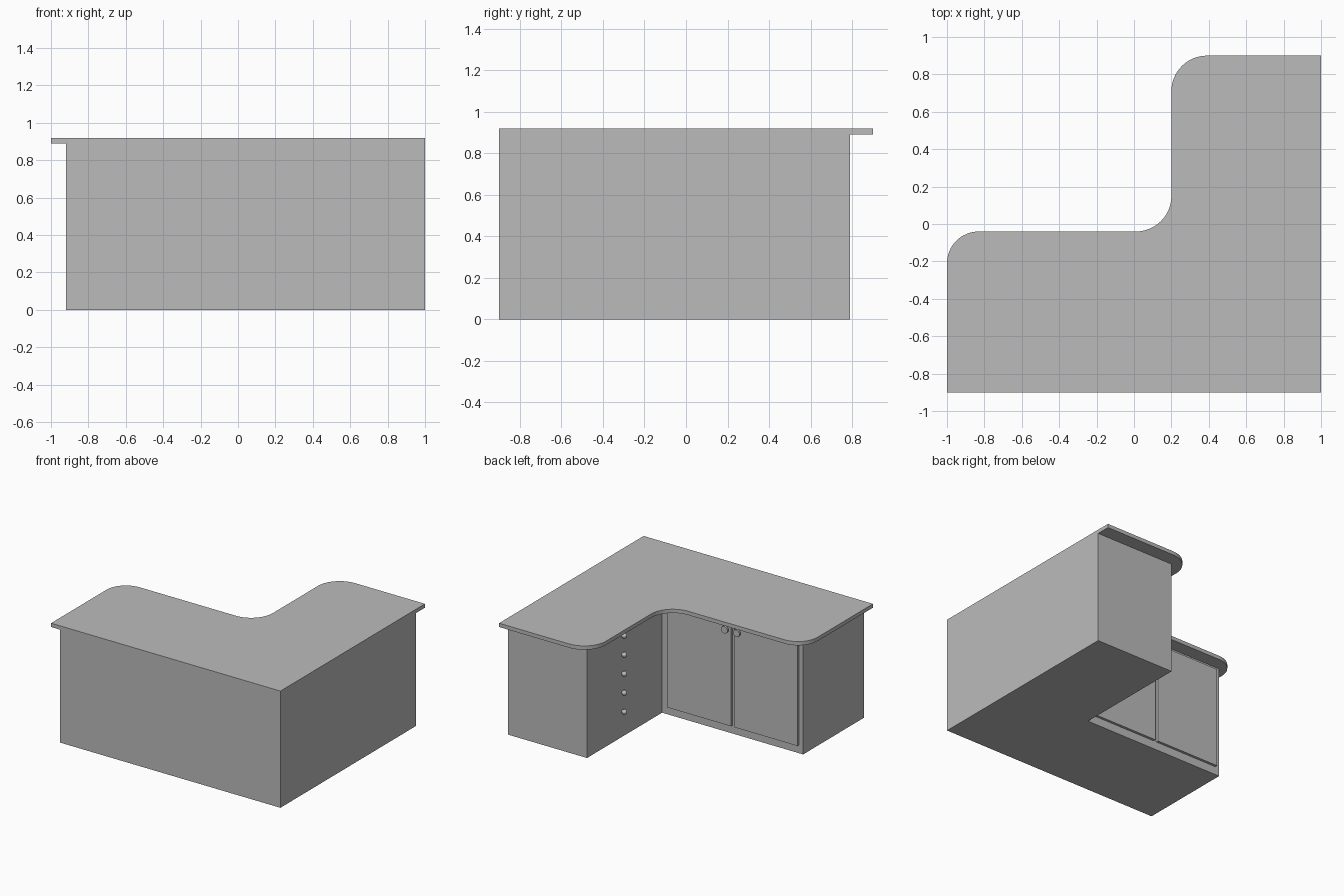
import bpy, bmesh, math
from mathutils import Vector

if "Cube" in bpy.data.objects:
    bpy.data.objects.remove(bpy.data.objects["Cube"])

GREY = (0.5, 0.5, 0.5, 1)
mat = bpy.data.materials.new("plain_grey")
mat.use_nodes = True
mat.diffuse_color = GREY
mat.node_tree.nodes["Principled BSDF"].inputs["Base Color"].default_value = GREY


def finish(name, bm, smooth=False):
    bmesh.ops.recalc_face_normals(bm, faces=bm.faces)
    mesh = bpy.data.meshes.new(name)
    bm.to_mesh(mesh)
    bm.free()
    mesh.materials.append(mat)
    obj = bpy.data.objects.new(name, mesh)
    bpy.context.collection.objects.link(obj)
    if smooth:
        bpy.ops.object.select_all(action="DESELECT")
        obj.select_set(True)
        bpy.context.view_layer.objects.active = obj
        bpy.ops.object.shade_smooth_by_angle(angle=math.radians(35))
    return obj


def prism(name, outline, z0, z1, smooth=False):
    """Extrude a plan outline from z0 up to z1."""
    bm = bmesh.new()
    face = bm.faces.new([bm.verts.new((x, y, z0)) for x, y in outline])
    ext = bmesh.ops.extrude_face_region(bm, geom=[face])
    tops = [v for v in ext["geom"] if isinstance(v, bmesh.types.BMVert)]
    bmesh.ops.translate(bm, verts=tops, vec=(0, 0, z1 - z0))
    return finish(name, bm, smooth)


def arc(cx, cy, r, start, end, steps=16):
    angles = [math.radians(start + (end - start) * i / steps) for i in range(steps + 1)]
    return [(cx + r * math.cos(a), cy + r * math.sin(a)) for a in angles]


def knob(name, base, direction, profile):
    """Lathe a (radius, height) profile around an outward direction."""
    bm = bmesh.new()
    verts = [bm.verts.new((r, 0, h)) for r, h in profile]
    edges = [bm.edges.new(pair) for pair in zip(verts, verts[1:])]
    bmesh.ops.spin(bm, geom=verts + edges, cent=(0, 0, 0), axis=(0, 0, 1),
                   angle=math.tau, steps=20)
    bmesh.ops.remove_doubles(bm, verts=bm.verts, dist=0.0001)
    obj = finish(name, bm, True)
    obj.rotation_euler = Vector(direction).to_track_quat("Z", "Y").to_euler()
    obj.location = base


# L-shaped cabinet, flush with the top on the front and left sides
INNER_X, INNER_Y = 0.31, -0.145
prism("cabinet_body", [(-0.92, -0.9), (1, -0.9), (1, 0.79), (INNER_X, 0.79),
                       (INNER_X, INNER_Y), (-0.92, INNER_Y)], 0, 0.89)

# Worktop with rounded outer corners and a swept inner corner
outline = [(-1, -0.9), (1, -0.9), (1, 0.9)]
outline += arc(0.39, 0.71, 0.19, 90, 180)
outline += arc(0.01, 0.15, 0.19, 0, -90)
outline += arc(-0.83, -0.21, 0.17, 90, 180)
prism("worktop", outline, 0.89, 0.92, True)

# Pair of raised doors on the inner back face
DOOR_Y = INNER_Y + 0.02
for side, x0, x1 in (("left", -0.305, 0.255), ("right", -0.885, -0.33)):
    prism(side + "_door", [(x0, INNER_Y - 0.01), (x1, INNER_Y - 0.01),
                           (x1, DOOR_Y), (x0, DOOR_Y)], 0.065, 0.865)

# Door knobs beside the meeting edges
door_profile = [(0.012, 0), (0.012, 0.012), (0.028, 0.014), (0.028, 0.028), (0, 0.028)]
for side, x in (("left", -0.265), ("right", -0.37)):
    knob(side + "_door_knob", (x, DOOR_Y, 0.825), (0, 1, 0), door_profile)

# Column of round drawer knobs on the inner side face
ball = [(0.02 * math.cos(a), 0.018 + 0.02 * math.sin(a))
        for a in (math.radians(-50 + 140 * i / 8) for i in range(9))]
for i in range(5):
    knob(f"drawer_knob_{i + 1}", (INNER_X, 0.35, 0.2 + 0.15 * i), (-1, 0, 0), [(0.01, 0)] + ball)
